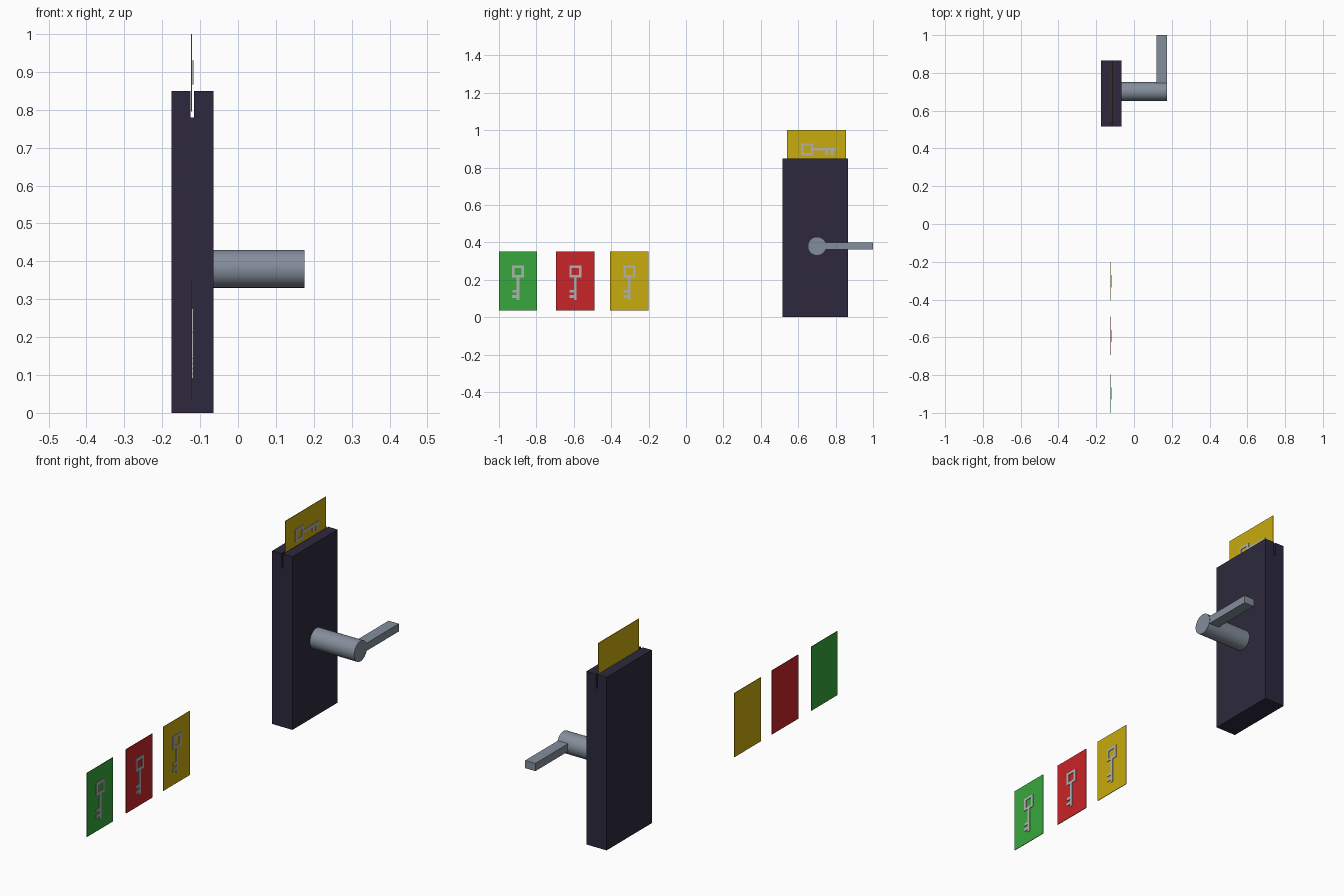
import bpy, bmesh
from math import radians
from mathutils import Matrix, Vector

if "Cube" in bpy.data.objects:
    bpy.data.objects.remove(bpy.data.objects["Cube"])


def material(name, rgb):
    m = bpy.data.materials.new(name)
    m.diffuse_color = (*rgb, 1)
    m.use_nodes = True
    m.node_tree.nodes["Principled BSDF"].inputs["Base Color"].default_value = m.diffuse_color
    return m


def finish(name, bm, mat=None):
    bmesh.ops.recalc_face_normals(bm, faces=bm.faces)
    me = bpy.data.meshes.new(name)
    bm.to_mesh(me)
    bm.free()
    ob = bpy.data.objects.new(name, me)
    bpy.context.collection.objects.link(ob)
    if mat:
        me.materials.append(mat)
    return ob


def extrude_outline(bm, pts, offset):
    face = bm.faces.new([bm.verts.new(p) for p in pts])
    out = bmesh.ops.extrude_face_region(bm, geom=[face])
    verts = [v for v in out["geom"] if isinstance(v, bmesh.types.BMVert)]
    bmesh.ops.translate(bm, vec=offset, verts=verts)


def add_box(bm, lo, hi):
    lo, hi = Vector(lo), Vector(hi)
    m = Matrix.Translation((lo + hi) / 2) @ Matrix.Diagonal((*(hi - lo), 1))
    bmesh.ops.create_cube(bm, size=1, matrix=m)


dark = material("dark_case", (0.026, 0.022, 0.047))
steel = material("steel", (0.23, 0.27, 0.33))
silver = material("silver", (0.45, 0.45, 0.45))
green = material("green", (0.04, 0.38, 0.045))
red = material("red", (0.58, 0.018, 0.02))
gold = material("gold", (0.58, 0.41, 0.004))

# Lock case with a card slot running along its top
bm = bmesh.new()
profile = [(-0.175, 0), (-0.065, 0), (-0.065, 0.85), (-0.1165, 0.85),
           (-0.1165, 0.78), (-0.125, 0.78), (-0.125, 0.85), (-0.175, 0.85)]
extrude_outline(bm, [(x, 0.515, z) for x, z in profile], (0, 0.351, 0))
finish("lock_case", bm, dark)

# Handle spindle
bpy.ops.mesh.primitive_cylinder_add(vertices=32, radius=0.05, depth=0.245,
                                    location=(0.0525, 0.701, 0.38),
                                    rotation=(0, radians(90), 0))
spindle = bpy.context.object
spindle.name = "handle_spindle"
spindle.data.materials.append(steel)
bpy.ops.object.shade_smooth_by_angle()

# Handle lever
bm = bmesh.new()
add_box(bm, (0.118, 0.72, 0.362), (0.1735, 1.0, 0.4))
finish("handle_lever", bm, steel)


# Key card with a raised key symbol on its +x side
def key_card(name, mat, location, turn=0):
    place = Matrix.Translation(location) @ Matrix.Rotation(turn, 4, 'X')
    bm = bmesh.new()
    add_box(bm, (-0.0015, -0.102, -0.157), (0.0015, 0.102, 0.157))
    finish(name, bm, mat).matrix_world = place

    bm = bmesh.new()
    x0, x1, o, i = 0.0015, 0.0045, 0.032, 0.019
    # square bow ring
    mid = 0.05
    rings = [[[bm.verts.new((x, sy * s, mid + sz * s))
               for sy, sz in ((-1, -1), (1, -1), (1, 1), (-1, 1))]
              for s in (o, i)] for x in (x0, x1)]
    (ob, ib), (ot, it) = rings
    for a in range(4):
        b = (a + 1) % 4
        for p, q in ((ob, ot), (ot, it), (it, ib), (ib, ob)):
            bm.faces.new((p[a], p[b], q[b], q[a]))
    # stem and two teeth as one outline
    outline = [(0.0075, mid - o), (0.0075, -0.103), (-0.0075, -0.103),
               (-0.0075, -0.09), (-0.032, -0.09), (-0.032, -0.076),
               (-0.0075, -0.076), (-0.0075, -0.063), (-0.03, -0.063),
               (-0.03, -0.049), (-0.0075, -0.049), (-0.0075, mid - o)]
    extrude_outline(bm, [(x0, y, z) for y, z in outline], (x1 - x0, 0, 0))
    finish(name + "_key_symbol", bm, silver).matrix_world = place


for name, mat, y in (("green_card", green, -0.898),
                     ("red_card", red, -0.592),
                     ("gold_card", gold, -0.303)):
    key_card(name, mat, (-0.1225, y, 0.194))
key_card("inserted_card", gold, (-0.1225, 0.698, 0.898), radians(90))
